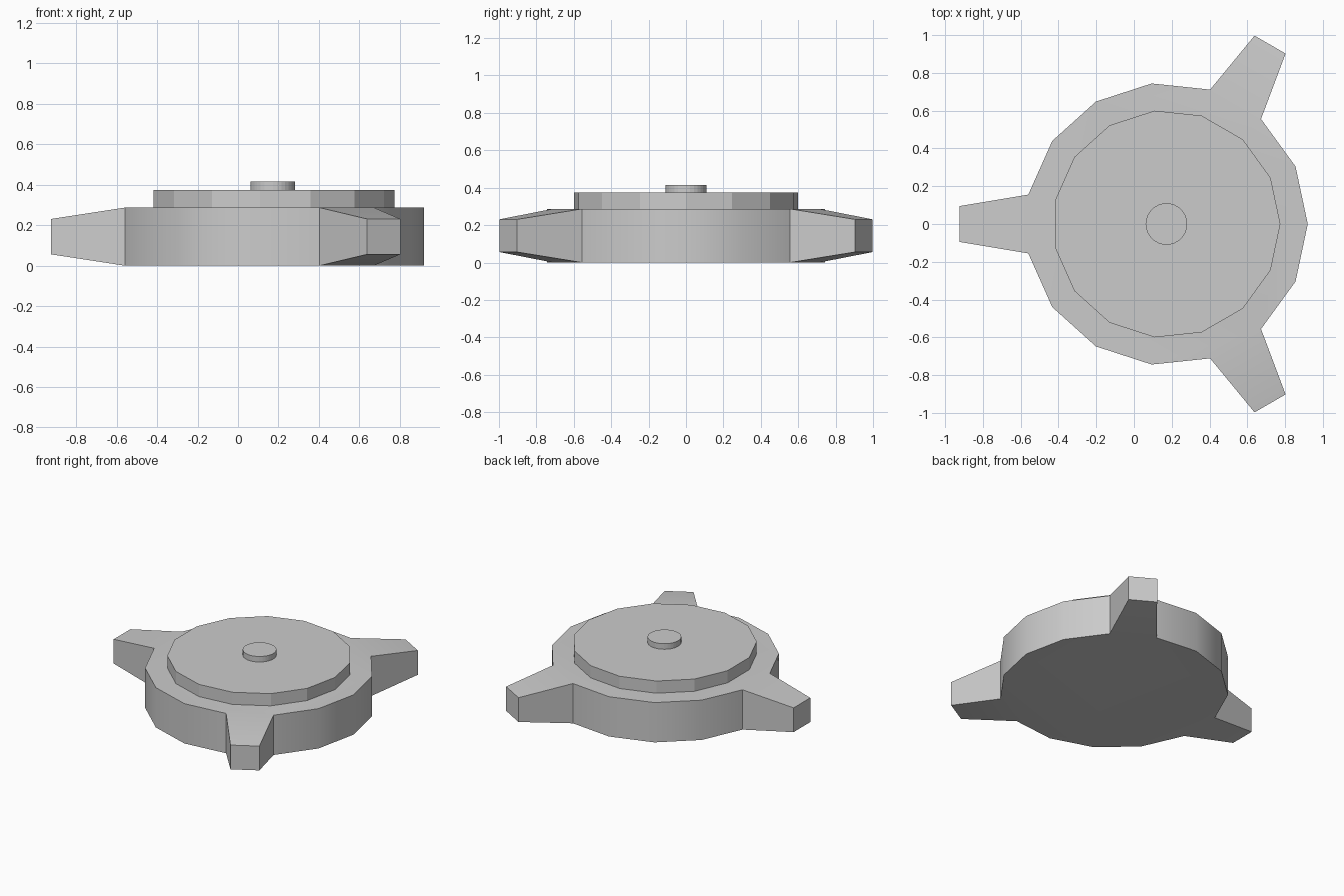
import bpy, bmesh, math
from mathutils import Vector

if "Cube" in bpy.data.objects:
    bpy.data.objects.remove(bpy.data.objects["Cube"])

CX = 0.172      # hub axis
SIDES = 15


def prism(name, radius, z0, z1, sides):
    bm = bmesh.new()
    ring = [bm.verts.new((CX + radius * math.cos(2 * math.pi * i / sides),
                          radius * math.sin(2 * math.pi * i / sides), z0))
            for i in range(sides)]
    base = bm.faces.new(ring)
    ext = bmesh.ops.extrude_face_region(bm, geom=[base], use_keep_orig=True)
    top = [v for v in ext["geom"] if isinstance(v, bmesh.types.BMVert)]
    bmesh.ops.translate(bm, verts=top, vec=(0, 0, z1 - z0))
    bmesh.ops.recalc_face_normals(bm, faces=bm.faces)
    return name, bm


def finish(name, bm):
    bmesh.ops.recalc_face_normals(bm, faces=bm.faces)
    me = bpy.data.meshes.new(name)
    bm.to_mesh(me)
    bm.free()
    ob = bpy.data.objects.new(name, me)
    bpy.context.collection.objects.link(ob)
    return ob


# Hub body with three tapered arms extruded from its side faces
name, bm = prism("hub_with_arms", 0.748, 0.0, 0.287, SIDES)
for angle in (60, 180, 300):
    d = Vector((math.cos(math.radians(angle)), math.sin(math.radians(angle)), 0))
    bm.normal_update()
    side = max(bm.faces, key=lambda f: f.normal.dot(d))
    tip = bmesh.ops.extrude_discrete_faces(bm, faces=[side])["faces"][0]
    c = tip.calc_center_median()
    for v in tip.verts:
        off = v.co - c
        v.co = c + off * 0.61 + d * 0.365
hub = finish(name, bm)
bpy.context.view_layer.objects.active = hub
hub.select_set(True)
bpy.ops.object.shade_smooth_by_angle(angle=math.radians(30))

# Raised plate and centre button
finish(*prism("raised_plate", 0.603, 0.287, 0.375, SIDES))
finish(*prism("centre_button", 0.11, 0.375, 0.415, 32))
